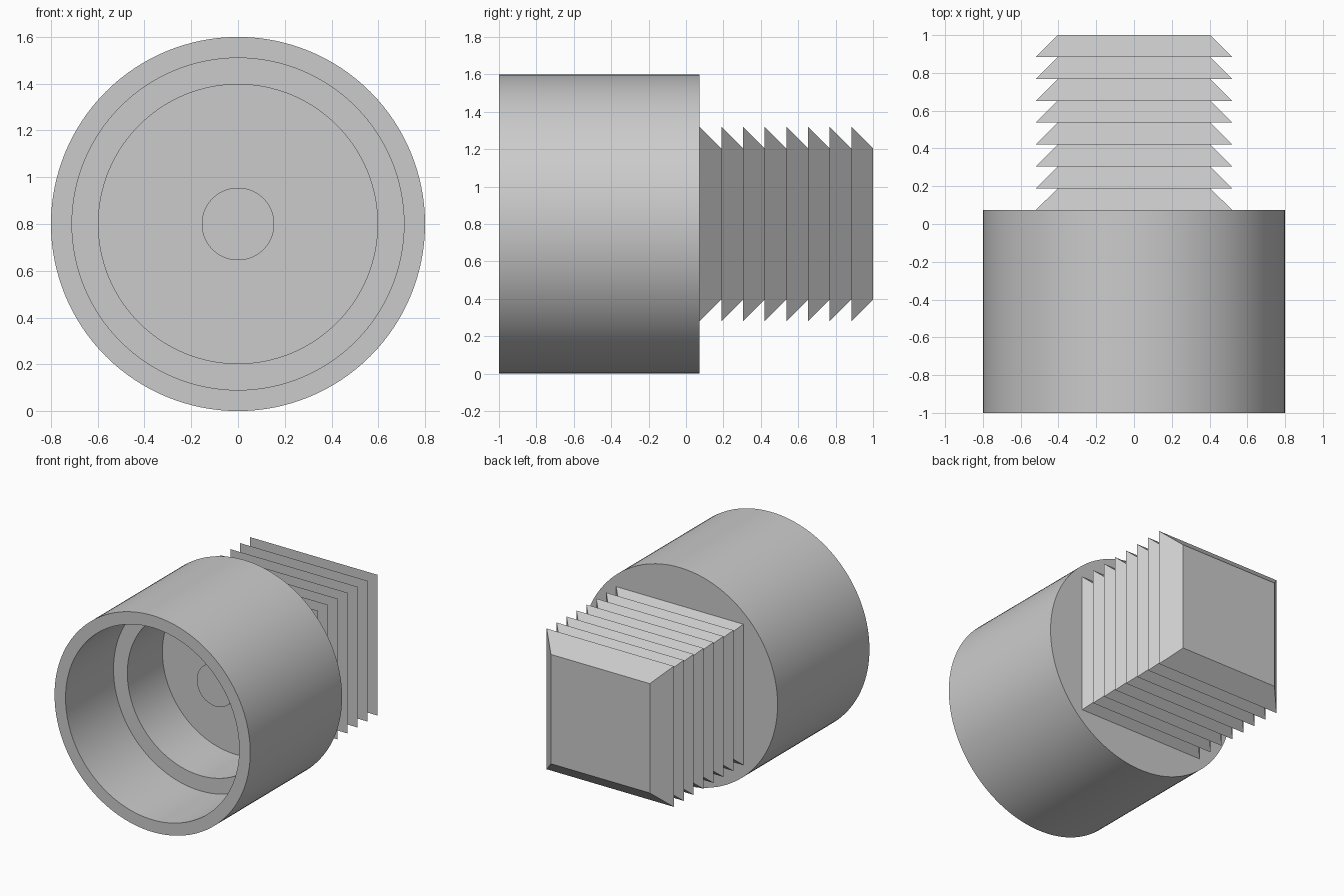
import bpy, bmesh, math
from mathutils import Matrix, Vector

cube = bpy.data.objects.get("Cube")
if cube:
    bpy.data.objects.remove(cube, do_unlink=True)

CENTER_Z = 0.8

grey = bpy.data.materials.new("light grey plastic")
grey.use_nodes = True
colour = (0.6, 0.6, 0.6, 1)
grey.diffuse_color = colour
grey.node_tree.nodes["Principled BSDF"].inputs["Base Color"].default_value = colour


def loft(name, profile, sides, spin=0.0, smooth=False):
    """Sweep (radius, y) points around the y axis; radius 0 closes to a flat cap."""
    bm = bmesh.new()
    rings = []
    for radius, y in profile:
        ring = []
        for i in range(sides):
            a = spin + math.tau * i / sides
            ring.append(bm.verts.new((radius * math.cos(a), y, CENTER_Z + radius * math.sin(a))))
        rings.append(ring)
    for lower, upper in zip(rings, rings[1:]):
        for i in range(sides):
            j = (i + 1) % sides
            bm.faces.new((lower[i], lower[j], upper[j], upper[i]))
    bm.faces.new(rings[0])
    bm.faces.new(rings[-1])
    bmesh.ops.recalc_face_normals(bm, faces=bm.faces)
    mesh = bpy.data.meshes.new(name)
    bm.to_mesh(mesh)
    bm.free()
    mesh.materials.append(grey)
    obj = bpy.data.objects.new(name, mesh)
    bpy.context.collection.objects.link(obj)
    if smooth:
        bpy.ops.object.select_all(action='DESELECT')
        obj.select_set(True)
        bpy.context.view_layer.objects.active = obj
        bpy.ops.object.shade_smooth_by_angle(angle=math.radians(30))
    return obj


# Round cup: stepped bore with a central pin on its floor
FRONT, BACK = -1.0, 0.073
LEDGE, FLOOR, PIN_TIP = FRONT + 0.56, FRONT + 0.97, FRONT + 0.74
loft("socket_cup", [
    (0.155, PIN_TIP), (0.155, FLOOR),
    (0.597, FLOOR), (0.597, LEDGE),
    (0.71, LEDGE), (0.71, FRONT),
    (0.8, FRONT), (0.8, BACK),
], 128, smooth=True)

# Square barbed plug: eight tapering fins
FINS = 8
pitch = (1.0 - BACK) / FINS
corner = math.sqrt(2)
barbs = []
for k in range(FINS):
    y = BACK + k * pitch
    barbs += [(0.52 * corner, y), (0.404 * corner, y + pitch)]
loft("barbed_plug", barbs, 4, spin=math.pi / 4)
